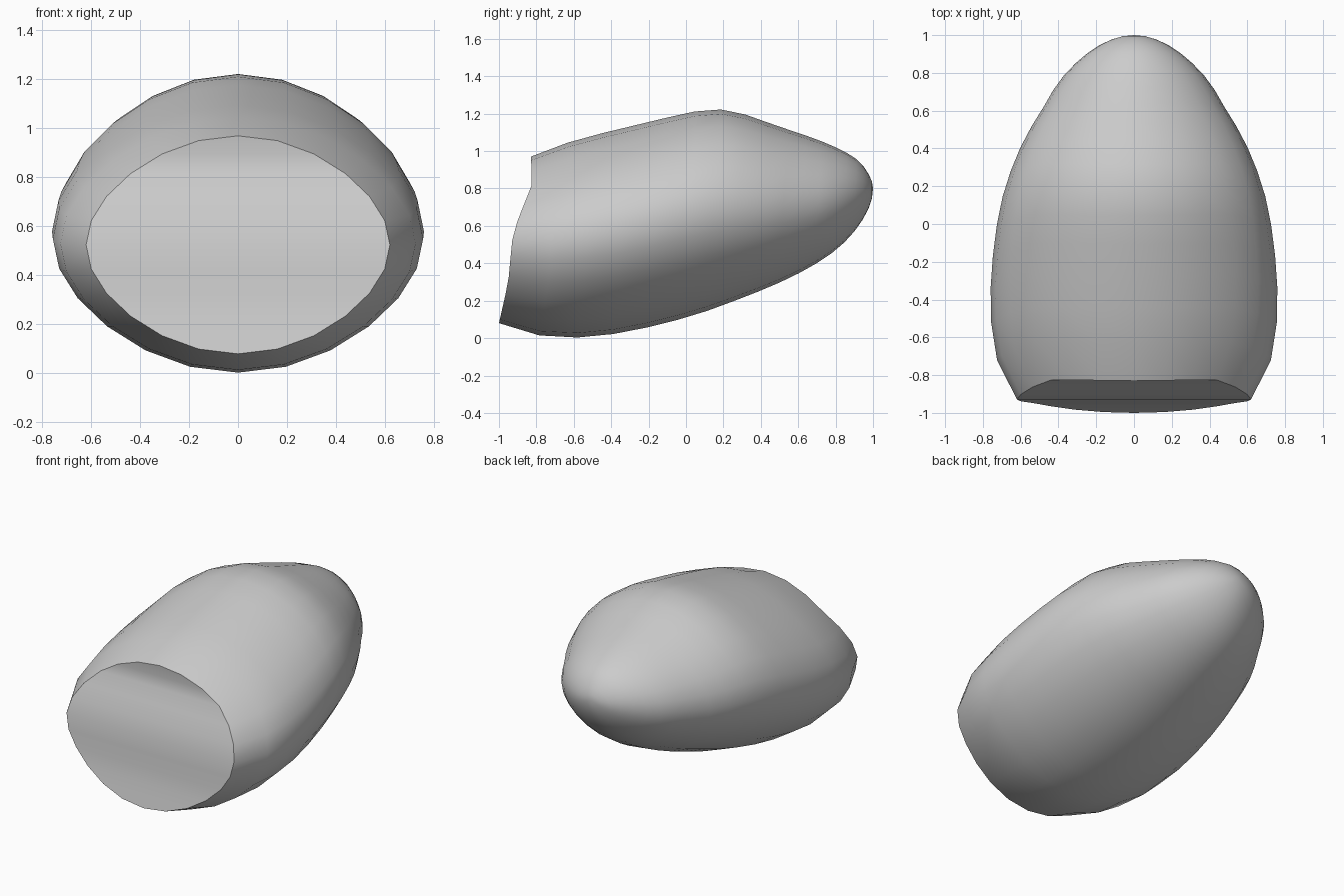
import bpy, bmesh, math

if "Cube" in bpy.data.objects:
    bpy.data.objects.remove(bpy.data.objects["Cube"])

SIDES, RINGS = 24, 18


def curve(points, s, start):
    """Smooth interpolation of (y, value) pairs; s runs 0..1 and rounds off at the nose."""
    k = [(1 - math.sqrt(max(0, 1 - y) / (1 - start)), v) for y, v in points]
    n = len(k)
    i = 0
    while i < n - 2 and s > k[i + 1][0]:
        i += 1

    def slope(j):
        a, b = k[max(0, j - 1)], k[min(n - 1, j + 1)]
        return (b[1] - a[1]) / (b[0] - a[0])

    h = k[i + 1][0] - k[i][0]
    t = (s - k[i][0]) / h
    return ((2*t**3 - 3*t*t + 1) * k[i][1] + (t**3 - 2*t*t + t) * h * slope(i)
            + (3*t*t - 2*t**3) * k[i + 1][1] + (t**3 - t*t) * h * slope(i + 1))


def linear(points, x):
    for (a, va), (b, vb) in zip(points, points[1:]):
        if x <= b:
            return va + (vb - va) * (x - a) / (b - a)
    return points[-1][1]


# profiles along y: top height, bottom height, half width
TOP = [(-.83, .97), (-.6, 1.055), (-.2, 1.155), (.1, 1.22), (.25, 1.213),
       (.5, 1.13), (.8, 1.02), (.92, .95), (.98, .87), (1, .8)]
BOTTOM = [(-1, .08), (-.87, .03), (-.65, .003), (-.4, .02), (0, .11), (.3, .215),
          (.6, .345), (.8, .47), (.9, .57), (.97, .68), (1, .8)]
WIDTH = [(-.93, .62), (-.88, .67), (-.8, .705), (-.6, .748), (-.4, .76), (-.2, .75),
         (0, .725), (.2, .68), (.45, .58), (.6, .49), (.75, .40), (.85, .31),
         (.93, .21), (.98, .11), (1, 0)]
# slanted front end: y of the rim at each height
RIM = [(.08, -1), (.3, -.95), (.52, -.93), (.63, -.9), (.83, -.82), (.97, -.83)]

# body shell: rings lofted from the slanted rim to the rounded nose
bm = bmesh.new()
rings = []
for r in range(RINGS):
    s = r / RINGS
    top, bot = curve(TOP, s, -.83), curve(BOTTOM, s, -1)
    half = curve(WIDTH, s, -.93)
    ring = []
    for i in range(SIDES):
        a = math.pi / 2 + math.tau * i / SIDES
        up = math.sin(a) * (1 - .15 * math.cos(a) ** 2)
        start = linear(RIM, .525 + .445 * up)
        y = 1 - (1 - start) * (1 - s) ** 2
        ring.append(bm.verts.new((half * math.cos(a), y, (top + bot) / 2 + (top - bot) / 2 * up)))
    rings.append(ring)
for a, b in zip(rings, rings[1:]):
    for i in range(SIDES):
        j = (i + 1) % SIDES
        bm.faces.new((a[i], a[j], b[j], b[i]))
nose = bm.verts.new((0, 1, .8))
last = rings[-1]
for i in range(SIDES):
    bm.faces.new((last[i], last[(i + 1) % SIDES], nose))

# front cap: strips running straight across between mirrored rim points
rim = rings[0]
for i in range(SIDES // 2):
    strip = []
    for v in (rim[i], rim[i + 1], rim[-i - 1], rim[-i % SIDES]):
        if v not in strip:
            strip.append(v)
    bm.faces.new(strip)
bmesh.ops.recalc_face_normals(bm, faces=bm.faces)

mesh = bpy.data.meshes.new("rounded_shell")
bm.to_mesh(mesh)
bm.free()
shell = bpy.data.objects.new("rounded_shell", mesh)
bpy.context.collection.objects.link(shell)
bpy.context.view_layer.objects.active = shell
shell.select_set(True)
bpy.ops.object.shade_smooth_by_angle(angle=math.radians(40))
